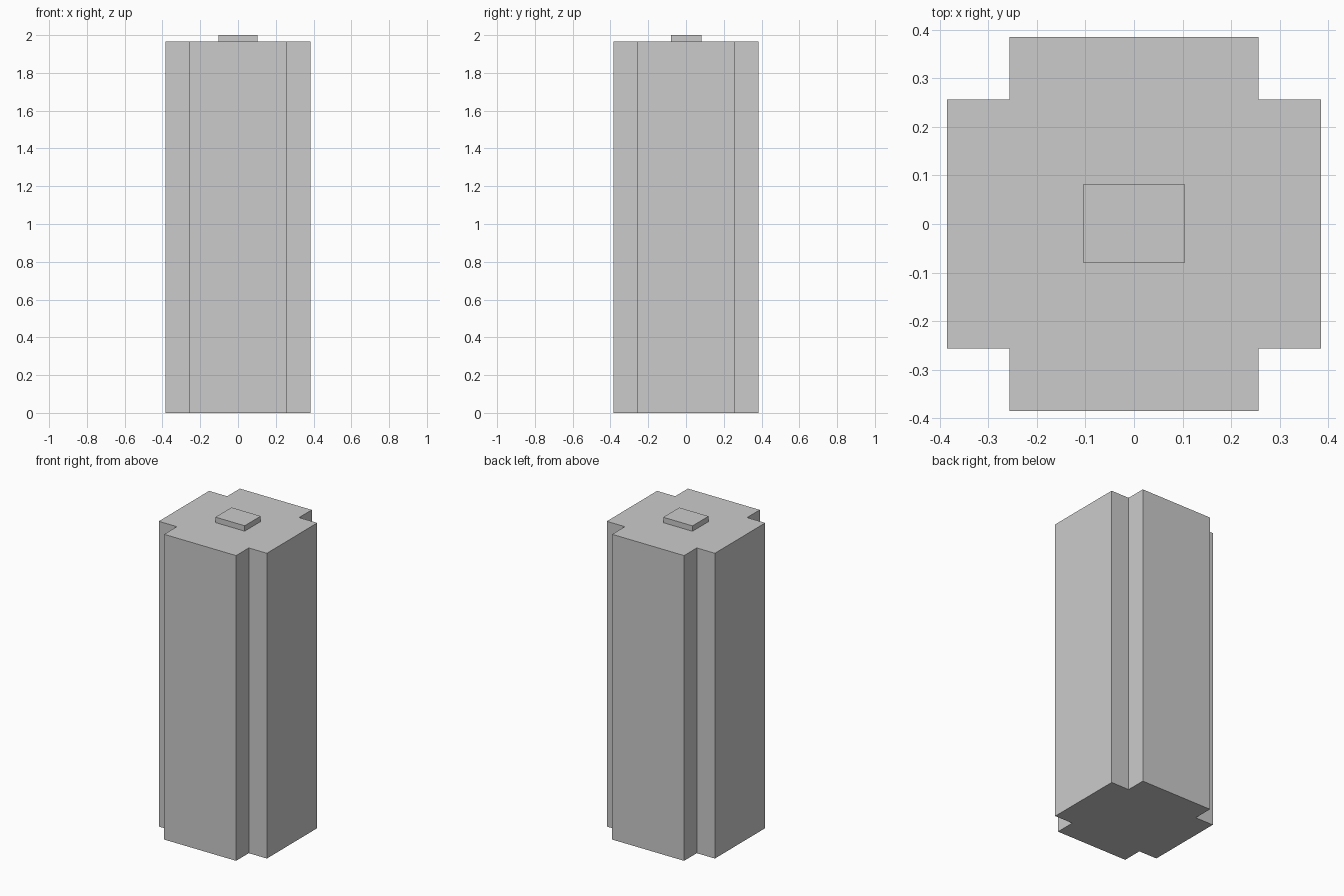
import bpy, bmesh

if "Cube" in bpy.data.objects:
    bpy.data.objects.remove(bpy.data.objects["Cube"])

WIDE, NARROW = 0.385, 0.256      # half sizes of the plus-shaped plan
WALL_TOP, ROOF, TOP = 1.965, 1.942, 2.0
RIM = 0.048                      # parapet thickness


def finish(bm, name):
    bmesh.ops.recalc_face_normals(bm, faces=bm.faces)
    mesh = bpy.data.meshes.new(name)
    bm.to_mesh(mesh)
    bm.free()
    obj = bpy.data.objects.new(name, mesh)
    bpy.context.collection.objects.link(obj)
    return obj


def plus_outline(w, n):
    # One corner of the plus, rotated through four quarter turns
    pts, corner = [], [(w, n), (n, n), (n, w)]
    for _ in range(4):
        pts += corner
        corner = [(-y, x) for x, y in corner]
    return pts


def extrude_up(bm, face, dz):
    res = bmesh.ops.extrude_face_region(bm, geom=[face])["geom"]
    verts = [v for v in res if isinstance(v, bmesh.types.BMVert)]
    bmesh.ops.translate(bm, verts=verts, vec=(0, 0, dz))
    return next(f for f in res if isinstance(f, bmesh.types.BMFace))


# Tower body with parapet rim and sunken roof
bm = bmesh.new()
base = bm.faces.new([bm.verts.new((x, y, 0)) for x, y in plus_outline(WIDE, NARROW)])
top = extrude_up(bm, base, WALL_TOP)
bmesh.ops.recalc_face_normals(bm, faces=bm.faces)
bmesh.ops.inset_region(bm, faces=[top], thickness=RIM, use_even_offset=True)
extrude_up(bm, top, ROOF - WALL_TOP)
finish(bm, "tower_body")

# Rooftop service box
bm = bmesh.new()
bmesh.ops.create_cube(bm, size=1)
bmesh.ops.scale(bm, verts=bm.verts, vec=(0.208, 0.163, TOP - ROOF))
bmesh.ops.translate(bm, verts=bm.verts, vec=(0, 0.001, (TOP + ROOF) / 2))
finish(bm, "roof_box")
